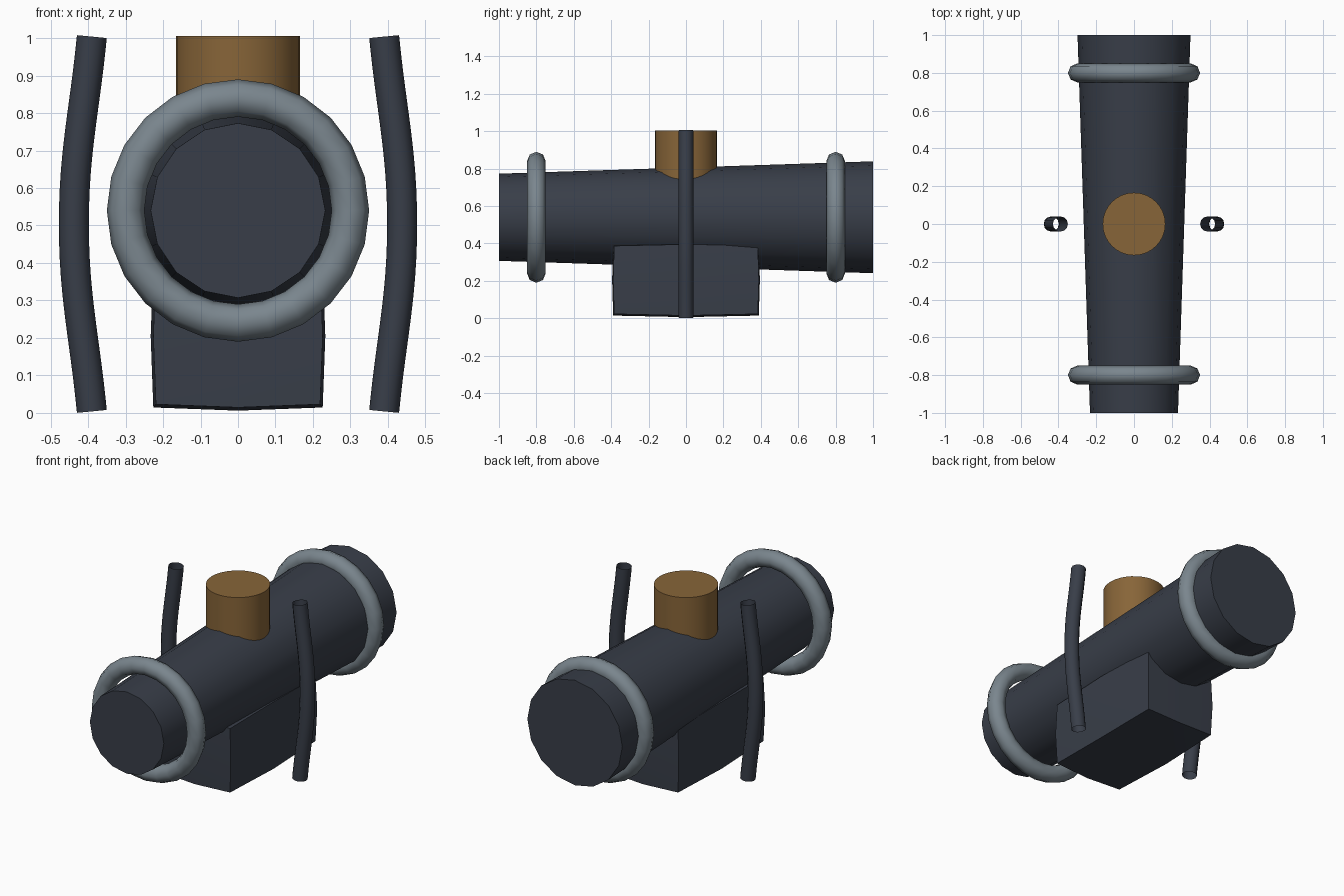
import bpy, bmesh, math

if "Cube" in bpy.data.objects:
    bpy.data.objects.remove(bpy.data.objects["Cube"])

def mat(name, rgb):
    m = bpy.data.materials.new(name)
    m.diffuse_color = (*rgb, 1)
    m.use_nodes = True
    m.node_tree.nodes["Principled BSDF"].inputs["Base Color"].default_value = m.diffuse_color
    return m

DARK = mat("dark_slate", (0.040, 0.048, 0.066))
STEEL = mat("steel_grey", (0.195, 0.238, 0.270))
BRONZE = mat("bronze_brown", (0.245, 0.130, 0.040))

def finish(name, material, angle=35):
    o = bpy.context.object
    o.name = name
    o.data.materials.append(material)
    bpy.ops.object.shade_smooth_by_angle(angle=math.radians(angle))
    return o

AXIS_Z = 0.54

# Tapered barrel lying along y
bpy.ops.mesh.primitive_cone_add(vertices=16, radius1=0.233, radius2=0.299, depth=2,
                                location=(0, 0, AXIS_Z), rotation=(-math.pi / 2, 0, 0))
finish("barrel", DARK)

# Loose rings near both ends
for label, y in (("front", -0.8), ("back", 0.8)):
    bpy.ops.mesh.primitive_torus_add(major_radius=0.3, minor_radius=0.05,
                                     major_segments=24, minor_segments=8,
                                     location=(0, y, AXIS_Z), rotation=(math.pi / 2, 0, 0))
    finish(label + "_ring", STEEL, 60)

# Upright neck on top
bpy.ops.mesh.primitive_cylinder_add(vertices=32, radius=0.166, depth=0.4, location=(0, 0, 0.805))
finish("neck", BRONZE)

# Base block with slightly bulging faces
bm = bmesh.new()
bmesh.ops.create_cube(bm, size=2)
bmesh.ops.subdivide_edges(bm, edges=bm.edges[:], cuts=1, use_grid_fill=True)
corner, bulge = (0.219, 0.384, 0.182), (0.014, 0.011, 0.017)
for v in bm.verts:
    s = [round(c) for c in v.co]
    zeros = s.count(0)
    v.co = [s[i] * (corner[i] + bulge[i] * zeros / 2) for i in range(3)]
me = bpy.data.meshes.new("base_block")
bm.to_mesh(me)
bm.free()
block = bpy.data.objects.new("base_block", me)
block.location = (0, 0, 0.205)
bpy.context.collection.objects.link(block)
bpy.ops.object.select_all(action='DESELECT')
block.select_set(True)
bpy.context.view_layer.objects.active = block
finish("base_block", DARK)

# Bowed open side tubes
for label, side in (("left", -1), ("right", 1)):
    cu = bpy.data.curves.new(label + "_tube", 'CURVE')
    cu.dimensions = '3D'
    cu.bevel_depth = 0.04
    cu.bevel_resolution = 4
    sp = cu.splines.new('BEZIER')
    sp.bezier_points.add(2)
    for p, (x, z) in zip(sp.bezier_points, ((0.39, 0.004), (0.438, 0.504), (0.39, 1.004))):
        p.co = (side * x, 0, z)
        p.handle_left_type = p.handle_right_type = 'AUTO'
    o = bpy.data.objects.new(label + "_tube", cu)
    bpy.context.collection.objects.link(o)
    bpy.ops.object.select_all(action='DESELECT')
    o.select_set(True)
    bpy.context.view_layer.objects.active = o
    bpy.ops.object.convert(target='MESH')
    finish(label + "_tube", DARK, 60)
